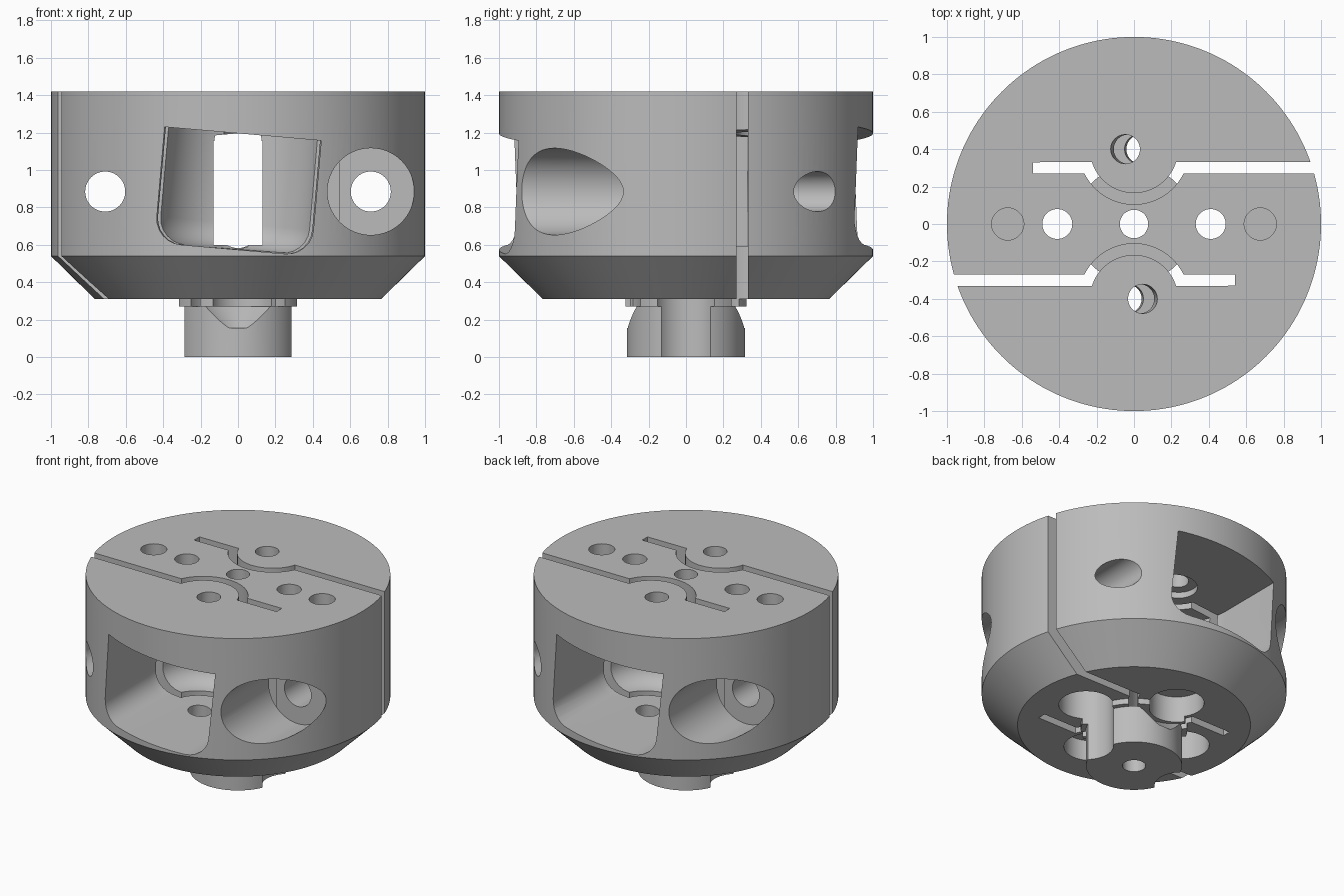
import bpy, bmesh, math
from mathutils import Matrix, Vector

cube = bpy.data.objects.get("Cube")
if cube:
    bpy.data.objects.remove(cube, do_unlink=True)

steel = bpy.data.materials.new("machined grey")
steel.use_nodes = True
GREY = (0.5, 0.5, 0.5, 1)
steel.diffuse_color = GREY
steel.node_tree.nodes["Principled BSDF"].inputs["Base Color"].default_value = GREY

TILT = math.radians(5)
HALF_TURN = Matrix.Rotation(math.pi, 4, 'Z')


def make_object(name, bm):
    bmesh.ops.recalc_face_normals(bm, faces=bm.faces)
    mesh = bpy.data.meshes.new(name)
    bm.to_mesh(mesh)
    bm.free()
    mesh.materials.append(steel)
    obj = bpy.data.objects.new(name, mesh)
    bpy.context.collection.objects.link(obj)
    return obj


def lathe(name, profile, steps=128):
    """Spin a radius/height profile around z, closing it on the axis."""
    bm = bmesh.new()
    rings = [[bm.verts.new((r * math.cos(a), r * math.sin(a), z))
              for a in (2 * math.pi * i / steps for i in range(steps))] for r, z in profile]
    for low, high in zip(rings, rings[1:]):
        for i in range(steps):
            j = (i + 1) % steps
            bm.faces.new((low[i], low[j], high[j], high[i]))
    bm.faces.new(rings[0])
    bm.faces.new(rings[-1])
    return make_object(name, bm)


def prism(name, outline, z0, z1, fillet=0):
    """Extrude an xy outline, optionally rounding its bottom rim."""
    bm = bmesh.new()
    face = bm.faces.new([bm.verts.new((x, y, z0)) for x, y in outline])
    rim = list(face.edges)
    top = bmesh.ops.extrude_face_region(bm, geom=[face], use_keep_orig=True)
    bmesh.ops.translate(bm, vec=(0, 0, z1 - z0),
                        verts=[v for v in top["geom"] if isinstance(v, bmesh.types.BMVert)])
    if fillet:
        bmesh.ops.recalc_face_normals(bm, faces=bm.faces)
        bmesh.ops.bevel(bm, geom=rim, offset=fillet, segments=6, profile=0.5, affect='EDGES')
    return make_object(name, bm)


def box(name, x, y, z0, z1):
    return prism(name, [(-x, -y), (x, -y), (x, y), (-x, y)], z0, z1)


def arc(centre, radius, start, end, steps=32):
    """Points on an arc, angles in degrees."""
    angles = [math.radians(start + (end - start) * i / steps) for i in range(steps + 1)]
    return [(centre[0] + radius * math.cos(a), centre[1] + radius * math.sin(a)) for a in angles]


def cut(target, cutter, matrix=Matrix(), operation='DIFFERENCE', keep=False):
    cutter.matrix_world = matrix
    bpy.context.view_layer.update()
    mod = target.modifiers.new("cut", 'BOOLEAN')
    mod.operation, mod.solver, mod.object = operation, 'EXACT', cutter
    bpy.context.view_layer.objects.active = target
    bpy.ops.object.modifier_apply(modifier=mod.name)
    if not keep:
        bpy.data.objects.remove(cutter, do_unlink=True)


def cut_pair(target, cutter, matrix=Matrix()):
    cut(target, cutter, matrix, keep=True)
    cut(target, cutter, HALF_TURN @ matrix)


def move(x, y, z=0):
    return Matrix.Translation((x, y, z))


# Main head: straight drum with a tapered underside, plus a thin collar
head = lathe("tool_head", [(0.765, 0.31), (1, 0.54), (1, 1.42)], 160)
collar = lathe("collar", [(0.35, 0.27), (0.35, 0.4)], 64)
cut(head, collar, operation='UNION')

# Tilted pockets with a round inner end, open to front and back
tilted = move(0, 0, 0.89) @ Matrix.Rotation(TILT, 4, 'Y')
pocket = prism("pocket", [(-0.42, -1.3), (0.42, -1.3)] + arc((0, -0.4), 0.42, 0, 180),
               -0.315, 0.305, fillet=0.14)
cut_pair(head, pocket, tilted)
cut(head, box("window", 0.13, 0.3, 0.6, 1.155))

# Tilted screw holes and their seat in the pocket ceiling
cut_pair(head, lathe("screw_hole", [(0.078, -0.7), (0.078, 0.8)], 48), tilted @ move(0, -0.4))
cut_pair(head, lathe("screw_seat", [(0.14, 0.2), (0.14, 0.35)], 48), tilted @ move(0, -0.4))

# Recesses from below around the pocket screws
recess = lathe("screw_recess", [(0.18, 0.2), (0.18, 0.46)], 48)
cut_pair(head, recess, move(0.03, -0.4))

# Flexure slots: straight run, bow around the screw, straight run
near, far, bow = 0.27, 0.33, 0.4
inner = arc((0, bow), 0.235, 180 + 17, 360 - 17)
outer = arc((0, bow), 0.295, 360 - 26, 180 + 26)
slot = prism("flexure_slot", [(-0.54, far)] + inner + [(1.2, far), (1.2, near)]
             + outer + [(-0.54, near)], 0.2, 1.6)
cut_pair(head, slot)

# Cross clamp bolts: through hole and wide counterbore
sideways = Matrix.Rotation(math.pi / 2, 4, 'X')
cut_pair(head, lathe("bolt_hole", [(0.107, -1.2), (0.107, 1.2)], 64), move(0.71, 0, 0.885) @ sideways)
cut_pair(head, lathe("bolt_counterbore", [(0.232, 0.33), (0.232, 1.2)], 64),
         move(0.71, 0, 0.885) @ sideways)

# Stepped mounting holes, blind pin holes and centre hole
mount = lathe("mount_hole", [(0.18, -0.1), (0.18, 0.6), (0.08, 0.6), (0.08, 1.6)], 64)
pin = lathe("pin_hole", [(0.086, 1.2), (0.086, 1.6)], 48)
centre = lathe("centre_hole", [(0.076, -0.1), (0.076, 1.6)], 48)

# Drive post: scalloped at the sides, coned relief at front and back
post = lathe("drive_post", [(0.315, 0), (0.315, 0.271)], 96)
relief = lathe("post_relief", [(0.1, 0.155), (0.225, 0.275), (0.225, 0.4)], 64)
cut_pair(post, relief, move(0, -0.4))
cut(post, mount, move(0.41, 0), keep=True)
cut(post, mount, move(-0.41, 0), keep=True)
cut(post, centre, keep=True)

cut_pair(head, mount, move(0.41, 0))
cut_pair(head, pin, move(0.675, 0))
cut(head, centre)

# Smooth the round walls, keep machined edges crisp
for part in (head, post):
    bpy.ops.object.select_all(action='DESELECT')
    part.select_set(True)
    bpy.context.view_layer.objects.active = part
    bpy.ops.object.shade_smooth_by_angle(angle=math.radians(25))
